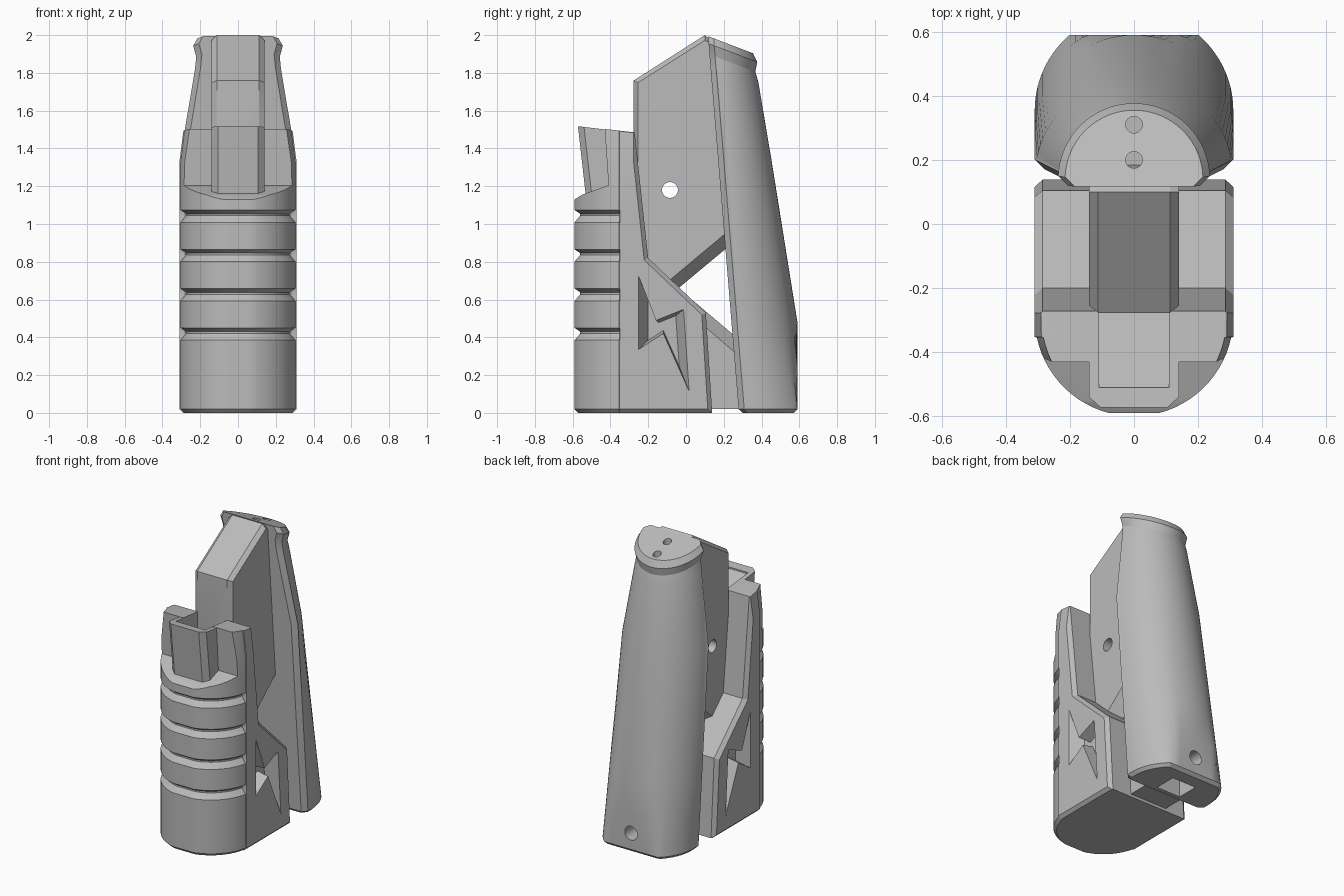
import bpy, bmesh, math
from mathutils import Vector

if "Cube" in bpy.data.objects:
    bpy.data.objects.remove(bpy.data.objects["Cube"])

grey = bpy.data.materials.new("plain_grey")
grey.use_nodes = True
grey.diffuse_color = (0.5, 0.5, 0.5, 1)
grey.node_tree.nodes["Principled BSDF"].inputs["Base Color"].default_value = (0.5, 0.5, 0.5, 1)


def loft(name, rings):
    """Closed solid skinned through rings of equal length."""
    bm = bmesh.new()
    loops = [[bm.verts.new(p) for p in ring] for ring in rings]
    n = len(loops[0])
    for a, b in zip(loops, loops[1:]):
        for i in range(n):
            j = (i + 1) % n
            bm.faces.new((a[i], a[j], b[j], b[i]))
    bm.faces.new(loops[0])
    bm.faces.new(loops[-1])
    bmesh.ops.recalc_face_normals(bm, faces=bm.faces)
    mesh = bpy.data.meshes.new(name)
    bm.to_mesh(mesh)
    bm.free()
    obj = bpy.data.objects.new(name, mesh)
    bpy.context.collection.objects.link(obj)
    mesh.materials.append(grey)
    return obj


def across(x, profile):
    return [(x, y, z) for y, z in profile]


def tube(start, end, radius):
    """Round cutter between two points."""
    start, end = Vector(start), Vector(end)
    turn = (end - start).to_track_quat("Z", "Y")
    ring = [turn @ Vector((radius * math.cos(t), radius * math.sin(t), 0))
            for t in (math.tau * i / 32 for i in range(32))]
    return loft("hole_cutter", [[p + c for p in ring] for c in (start, end)])


def combine(obj, tool, operation="DIFFERENCE", keep=False):
    mod = obj.modifiers.new("cut", "BOOLEAN")
    mod.operation, mod.solver, mod.object = operation, "EXACT", tool
    bpy.context.view_layer.objects.active = obj
    bpy.ops.object.modifier_apply(modifier=mod.name)
    if not keep:
        bpy.data.objects.remove(tool)


def finish(obj):
    bpy.ops.object.select_all(action="DESELECT")
    obj.select_set(True)
    bpy.context.view_layer.objects.active = obj
    bpy.ops.object.shade_smooth_by_angle(angle=math.radians(22))


# Front housing: rounded plan with grooves, trimmed by the side profile
def front_ring(z, dent=0, width=1, inset=0):
    w = 0.31 - inset
    r = w - dent
    half = [(w, 0.25), (w, -0.35), (r, -0.353)]
    for i in range(17):
        t = math.radians(12 + 78 * i / 16)
        half.append((r * math.cos(t), max(-0.29 - r * math.sin(t), -0.59 + dent + inset)))
    half += [(-x, y) for x, y in reversed(half[:-1])]
    return [(x * width, y, z) for x, y in half]


rings = [front_ring(0, inset=0.02), front_ring(0.02)]
for i in range(4):
    z = 0.42 + 0.208 * i
    rings += [front_ring(z - 0.035), front_ring(z, 0.03), front_ring(z + 0.01, 0.03), front_ring(z + 0.03)]
rings += [front_ring(1.33), front_ring(1.6, width=0.89)]
housing = loft("front_housing", rings)

front_edge = [(-0.8, -0.1), (-0.8, 1.12), (-0.59, 1.13), (-0.55, 1.155), (-0.41, 1.205), (-0.43, 1.503)]
back_edge = [(-0.272, 1.485), (-0.2, 0.82), (0.105, 0.53), (0.145, -0.1)]
full = front_edge + back_edge
trimmed = front_edge + [(y - 0.03, z - 0.015) for y, z in back_edge]
combine(housing, loft("profile_cutter", [across(-0.32, trimmed), across(-0.285, full),
                                         across(0.285, full), across(0.32, trimmed)]), "INTERSECT")

# Spout at the top of the housing
plan = [(0.14, -0.32), (0.14, -0.54), (0.105, -0.572), (-0.105, -0.572), (-0.14, -0.54), (-0.14, -0.32)]
spout = loft("front_spout", [[(x, y + 0.045, 1.12) for x, y in plan],
                             [(x, y, 1.449 - 0.12 * y) for x, y in plan]])
combine(housing, spout, "UNION")
pocket = [(-0.51, 1.7), (-0.51, 1.5), (-0.2, 1.2), (-0.2, 1.7)]
combine(housing, loft("pocket_cutter", [across(-0.11, pocket), across(0.11, pocket)]))

# Angular bolt recess on each side
bolt = [(-0.254, 0.73), (-0.254, 0.333), (-0.12, 0.42), (0.02, 0.106), (-0.01, 0.55), (-0.16, 0.49)]
floor = [(-0.12 + (y + 0.12) * 0.6, 0.46 + (z - 0.46) * 0.6) for y, z in bolt]
for side in (-1, 1):
    combine(housing, loft("bolt_cutter", [across(side * 0.315, bolt), across(side * 0.23, floor)]))
finish(housing)


# Rear grip: leaning half-round column with a flared cap
def grip_ring(z, centre, r, tilt=0, inset=0):
    front = 0.28 - 0.082 * z + inset
    w = r - inset
    half = [(w - 0.03, front), (w, front + 0.03)]
    start = max(centre, front + 0.035)
    first = math.asin(min((start - centre) / w, 1))
    for i in range(21):
        t = first + (math.pi / 2 - first) * i / 20
        half.append((w * math.cos(t), min(centre + w * math.sin(t), 0.59 - inset)))
    half += [(-x, y) for x, y in reversed(half[:-1])]
    return [(x, y, z - tilt * (y - 0.12)) for x, y in half]


grip = loft("rear_grip", [
    grip_ring(0, 0.357, 0.31, inset=0.02), grip_ring(0.02, 0.354, 0.31),
    grip_ring(0.25, 0.317, 0.31), grip_ring(0.48, 0.28, 0.31), grip_ring(1.33, 0.144, 0.31),
    grip_ring(1.83, 0.155, 0.228, 0.3), grip_ring(1.9, 0.146, 0.221, 0.38),
    grip_ring(1.955, 0.14, 0.237, 0.38), grip_ring(1.993, 0.14, 0.215, 0.38)])
for y in (0.2, 0.31):
    combine(grip, tube((0, y, 2.1), (0, y, 1.75), 0.026))
combine(grip, tube((0, 0.7, 0.13), (0, 0.4, 0.13), 0.047))
slot = [(0.33, -0.1), (0.33, 0.17), (0.48, 0.17), (0.48, -0.1)]
combine(grip, loft("slot_cutter", [across(-0.09, slot), across(0.09, slot)]))
finish(grip)

# Centre plate joining both halves, with chamfered front and top
rest = [(0.17, 1.94), (0.31, 0.02), (0.0, 0.02), (-0.18, 0.5)]
outer = [(-0.277, 1.2), (-0.277, 1.76), (0.1, 2.0)] + rest
inner = [(-0.255, 1.2), (-0.255, 1.748), (0.1, 1.972)] + rest
plate = loft("centre_plate", [across(-0.14, inner), across(-0.112, outer),
                              across(0.112, outer), across(0.14, inner)])
window = [(-0.04, 0.66), (0.35, 0.985), (0.35, 0.33)]
wide = [(-0.14, 0.66), (0.35, 1.07), (0.35, 0.24)]
combine(plate, loft("window_cutter", [across(-0.142, wide), across(-0.06, window),
                                      across(0.06, window), across(0.142, wide)]))
combine(plate, tube((-0.3, -0.085, 1.18), (0.3, -0.085, 1.18), 0.042))
finish(plate)
